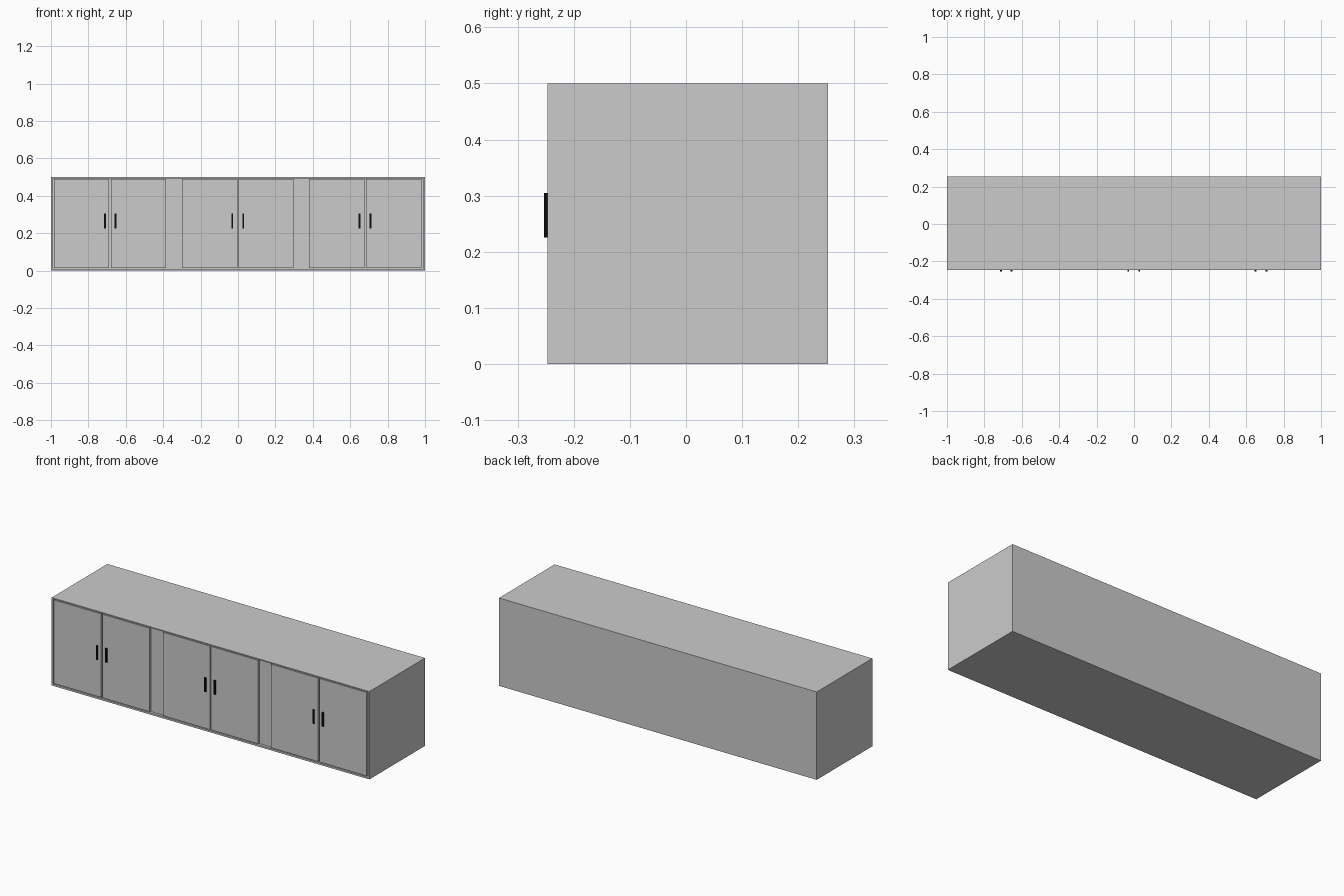
import bpy

if "Cube" in bpy.data.objects:
    bpy.data.objects.remove(bpy.data.objects["Cube"])

FRONT, BACK = -0.247, 0.253


def box(name, x, y, z, mat=None):
    """Axis-aligned box from (min, max) ranges."""
    bpy.ops.mesh.primitive_cube_add(
        size=1, location=[(a + b) / 2 for a, b in (x, y, z)])
    ob = bpy.context.object
    ob.name = name
    ob.scale = [b - a for a, b in (x, y, z)]
    bpy.ops.object.transform_apply(location=False, rotation=False, scale=True)
    if mat:
        ob.data.materials.append(mat)
    return ob


black = bpy.data.materials.new("handle_black")
black.diffuse_color = (0.004, 0.004, 0.004, 1)
black.use_nodes = True
black.node_tree.nodes["Principled BSDF"].inputs["Base Color"].default_value = black.diffuse_color

# Carcass panels
T = 0.01
box("top_panel", (-1, 1), (FRONT, BACK), (0.494, 0.5))
box("bottom_panel", (-1, 1), (FRONT, BACK), (0, T))
box("left_side", (-1, -0.991), (FRONT, BACK), (T, 0.494))
box("right_side", (0.991, 1), (FRONT, BACK), (T, 0.494))
box("back_panel", (-0.991, 0.991), (BACK - T, BACK), (T, 0.494))

# Recessed face frame, visible between the door pairs
box("face_frame", (-0.991, 0.991), (FRONT + 0.015, FRONT + 0.025), (T, 0.494))

# Doors, flush with the carcass edge
doors = [(-0.985, -0.689), (-0.680, -0.384), (-0.300, -0.002),
         (0.002, 0.298), (0.380, 0.676), (0.685, 0.982)]
for i, span in enumerate(doors):
    box(f"door_{i + 1}", span, (FRONT, FRONT + 0.015), (0.015, 0.490))

# Slim upright handles
for i, x in enumerate((-0.712, -0.655, -0.031, 0.028, 0.650, 0.709)):
    box(f"handle_{i + 1}", (x - 0.005, x + 0.005), (-0.253, FRONT),
        (0.225, 0.305), black)
